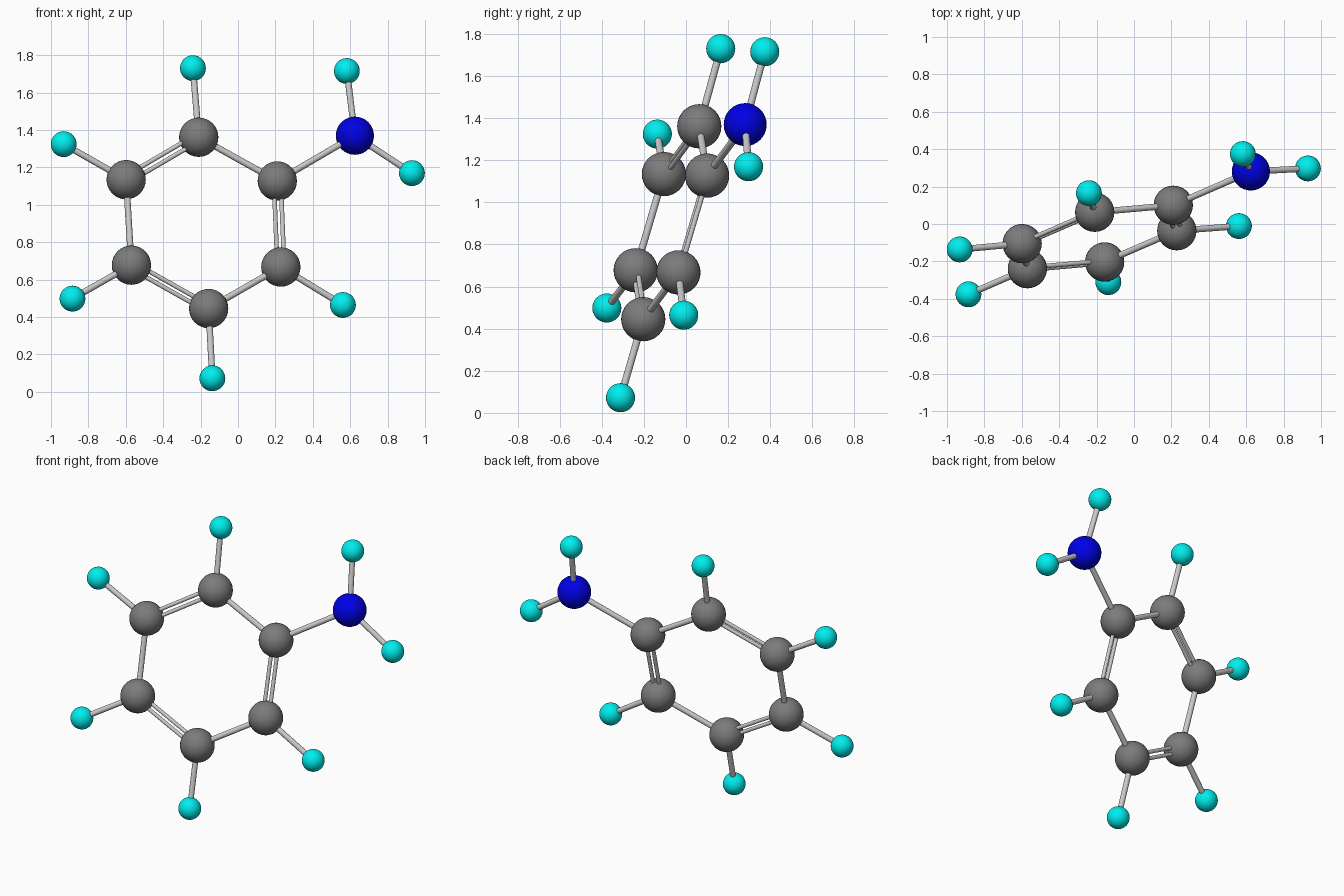
import bpy
from mathutils import Vector

if "Cube" in bpy.data.objects:
    bpy.data.objects.remove(bpy.data.objects["Cube"])

# Atom centres: six-carbon ring, amine nitrogen, hydrogens
ATOMS = {
    "carbon_1": (0.21, 0.10, 1.127),
    "carbon_2": (-0.21, 0.063, 1.361),
    "carbon_3": (-0.598, -0.105, 1.134),
    "carbon_4": (-0.57, -0.239, 0.677),
    "carbon_5": (-0.157, -0.203, 0.445),
    "carbon_6": (0.229, -0.036, 0.667),
    "nitrogen": (0.625, 0.281, 1.369),
    "hydrogen_2": (-0.241, 0.165, 1.73),
    "hydrogen_3": (-0.932, -0.136, 1.324),
    "hydrogen_4": (-0.885, -0.376, 0.498),
    "hydrogen_5": (-0.137, -0.311, 0.072),
    "hydrogen_6": (0.561, -0.011, 0.464),
    "hydrogen_n1": (0.582, 0.374, 1.715),
    "hydrogen_n2": (0.93, 0.297, 1.169),
}
POS = {name: Vector(p) for name, p in ATOMS.items()}
RADIUS = {"carbon": 0.105, "nitrogen": 0.102, "hydrogen": 0.069}
COLOUR = {"carbon": (0.2, 0.2, 0.2, 1), "nitrogen": (0, 0, 0.8, 1),
          "hydrogen": (0, 0.85, 0.85, 1)}

MATS = {}
for kind, colour in COLOUR.items():
    MATS[kind] = bpy.data.materials.new(kind + "_colour")
    MATS[kind].diffuse_color = colour


def atom(name):
    kind = name.split("_")[0]
    bpy.ops.mesh.primitive_uv_sphere_add(segments=32, ring_count=16,
                                         radius=RADIUS[kind], location=POS[name])
    ob = bpy.context.object
    ob.name = name
    ob.data.materials.append(MATS[kind])
    bpy.ops.object.shade_smooth()


def rod(name, a, b, radius):
    d = b - a
    bpy.ops.mesh.primitive_cylinder_add(vertices=24, radius=radius, depth=d.length,
                                        location=(a + b) / 2)
    ob = bpy.context.object
    ob.name = name
    ob.rotation_euler = d.to_track_quat('Z', 'Y').to_euler()
    bpy.ops.object.shade_smooth_by_angle()


def single_bond(a, b):
    rod(f"bond_{a}_{b}", POS[a], POS[b], 0.017)


# Double bonds are two thin rods side by side in the ring plane
RING = [f"carbon_{i}" for i in range(1, 7)]
NORMAL = (POS[RING[2]] - POS[RING[0]]).cross(POS[RING[4]] - POS[RING[0]]).normalized()


def double_bond(a, b):
    side = NORMAL.cross(POS[b] - POS[a]).normalized() * 0.019
    for label, s in (("inner", side), ("outer", -side)):
        rod(f"double_bond_{label}_{a}_{b}", POS[a] + s, POS[b] + s, 0.012)


for name in ATOMS:
    atom(name)

# Ring bonds alternate single and double
for i in range(6):
    (double_bond if i % 2 else single_bond)(RING[i], RING[(i + 1) % 6])

# Ring hydrogens and the amine group
for i in range(2, 7):
    single_bond(f"carbon_{i}", f"hydrogen_{i}")
single_bond("carbon_1", "nitrogen")
single_bond("nitrogen", "hydrogen_n1")
single_bond("nitrogen", "hydrogen_n2")

for m in bpy.data.materials:
    if m.users and not m.is_grease_pencil:
        m.use_nodes = True
        m.node_tree.nodes["Principled BSDF"].inputs["Base Color"].default_value = m.diffuse_color
